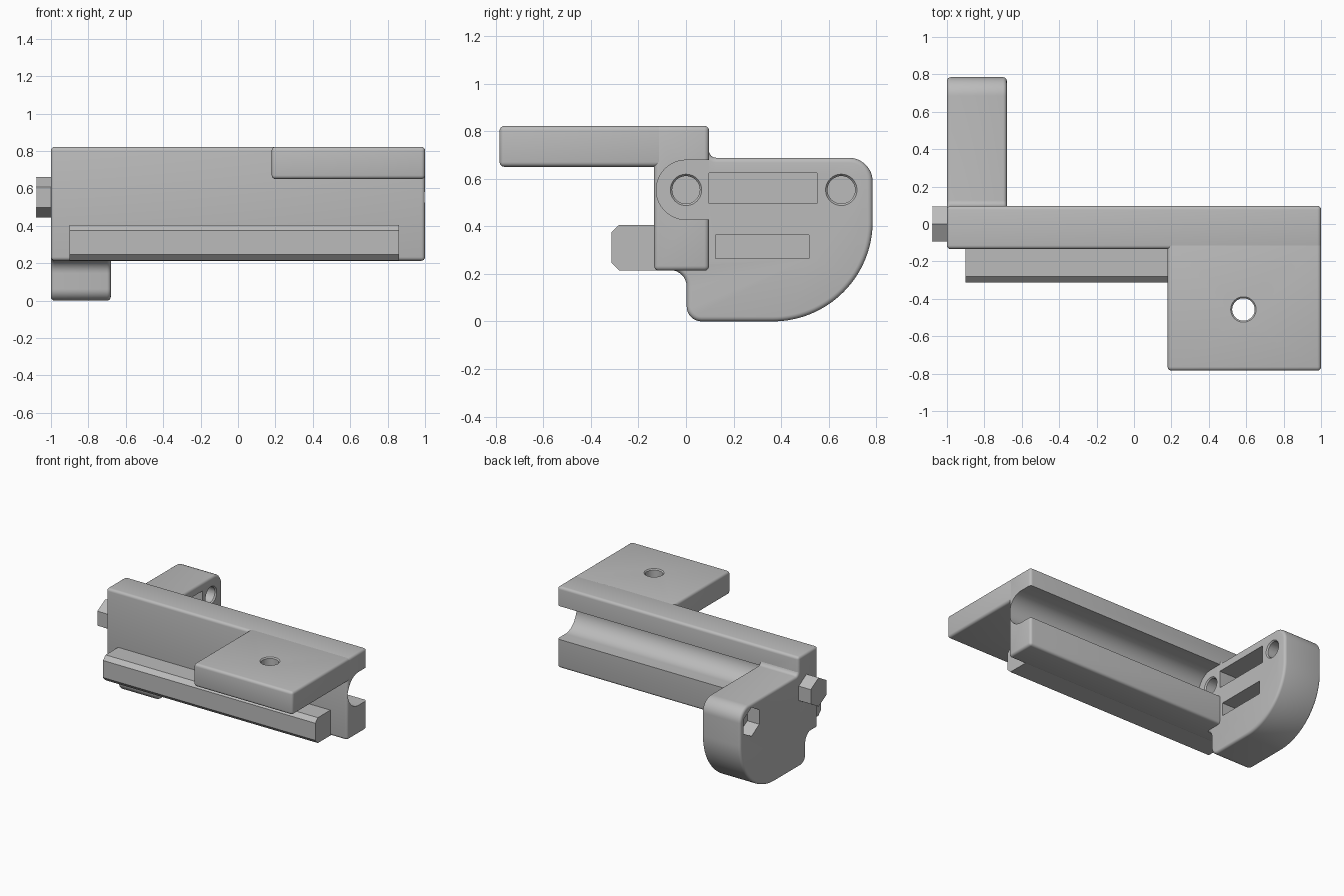
import bpy, bmesh
from math import cos, sin, pi, radians
from mathutils import Matrix, Vector

old = bpy.data.objects.get("Cube")
if old:
    bpy.data.objects.remove(old, do_unlink=True)

grey = bpy.data.materials.new("plain_grey")
grey.use_nodes = True
grey.diffuse_color = (0.5, 0.5, 0.5, 1)
grey.node_tree.nodes["Principled BSDF"].inputs["Base Color"].default_value = (0.5, 0.5, 0.5, 1)


def arc(cy, cz, r, a0, a1, n=10):
    """Points on an arc, angles in degrees."""
    steps = [radians(a0 + (a1 - a0) * i / n) for i in range(n + 1)]
    return [(cy + r * cos(a), cz + r * sin(a)) for a in steps]


def finish(name, bm):
    bmesh.ops.recalc_face_normals(bm, faces=bm.faces[:])
    mesh = bpy.data.meshes.new(name)
    bm.to_mesh(mesh)
    bm.free()
    mesh.materials.append(grey)
    obj = bpy.data.objects.new(name, mesh)
    bpy.context.collection.objects.link(obj)
    return obj


def prism(name, profile, x0, x1):
    """Extrude a (y, z) profile along x."""
    bm = bmesh.new()
    face = bm.faces.new([bm.verts.new((x0, y, z)) for y, z in profile])
    out = bmesh.ops.extrude_face_region(bm, geom=[face])
    verts = [v for v in out["geom"] if isinstance(v, bmesh.types.BMVert)]
    bmesh.ops.translate(bm, verts=verts, vec=(x1 - x0, 0, 0))
    return finish(name, bm)


def box(name, x0, x1, y0, y1, z0, z1):
    return prism(name, [(y0, z0), (y1, z0), (y1, z1), (y0, z1)], x0, x1)


def cone(name, start, end, r0, r1, sides=48):
    """Round or many-sided cutter between two points."""
    a, b = Vector(start), Vector(end)
    turn = (b - a).to_track_quat("Z", "Y").to_matrix().to_4x4()
    bm = bmesh.new()
    bmesh.ops.create_cone(bm, cap_ends=True, segments=sides, radius1=r0, radius2=r1,
                          depth=(b - a).length, matrix=Matrix.Translation((a + b) / 2) @ turn)
    return finish(name, bm)


def hexagon(name, y, z, r, x0, x1):
    return prism(name, arc(y, z, r, 90, 390, 5), x0, x1)


def shape(obj, cutters=(), bevel=0.0):
    """Round the edges, subtract the cutters and shade."""
    if bevel:
        mod = obj.modifiers.new("round", "BEVEL")
        mod.width, mod.segments = bevel, 4
        mod.limit_method, mod.angle_limit = "ANGLE", radians(35)
        mod.use_clamp_overlap = False
    for cutter in cutters:
        mod = obj.modifiers.new("cut", "BOOLEAN")
        mod.operation, mod.solver, mod.object = "DIFFERENCE", "EXACT", cutter
    bpy.ops.object.select_all(action="DESELECT")
    obj.select_set(True)
    bpy.context.view_layer.objects.active = obj
    bpy.ops.object.convert(target="MESH")
    bpy.ops.object.shade_smooth_by_angle(angle=radians(30))


ROUND = 0.02
END, INNER = -1.0, -0.68      # x range of the end block
BORE_Z, BORE_R = 0.553, 0.058

# Cutters: pin holes with flared rims and nut pockets
pin_cuts = {}
for label, y in (("near", 0.0), ("far", 0.653)):
    pin_cuts[label] = [
        cone(label + "_bore_cutter", (END - 0.1, y, BORE_Z), (INNER + 0.1, y, BORE_Z), BORE_R, BORE_R),
        cone(label + "_rim_cutter", (INNER - 0.012, y, BORE_Z), (INNER + 0.012, y, BORE_Z), BORE_R - 0.002, BORE_R + 0.018),
        hexagon(label + "_nut_cutter", y, BORE_Z, 0.108, END - 0.1, END + 0.1),
    ]

# Cutter: half-round channel open to the back
channel = prism("channel_cutter",
                arc(0, BORE_Z, 0.125, 90, 270, 32) + [(0.3, BORE_Z - 0.125), (0.3, BORE_Z + 0.125)],
                INNER, 1.2)

# Long main body with the channel
body = box("main_body", -1, 1, -0.134, 0.097, 0.213, 0.822)
shape(body, [channel] + pin_cuts["near"], ROUND)

# Top mounting plate with a screw hole
plate = box("mounting_plate", 0.18, 1, -0.784, -0.087, 0.65, 0.822)
px, py = 0.585, -0.457
plate_cuts = [
    cone("screw_cutter", (px, py, 0.5), (px, py, 1), 0.06, 0.06),
    cone("screw_top_rim_cutter", (px, py, 0.812), (px, py, 0.832), 0.058, 0.078),
    cone("screw_low_rim_cutter", (px, py, 0.66), (px, py, 0.64), 0.058, 0.078),
]
shape(plate, plate_cuts, ROUND)

# Chamfered rail along the front
rail = prism("front_rail", [(-0.1, 0.215), (-0.282, 0.215), (-0.313, 0.247), (-0.313, 0.375),
                            (-0.282, 0.405), (-0.1, 0.405)], -0.9, 0.86)
shape(rail)

# End block: large lower curve, small corner radii, fillets into the body
outline = (arc(-0.067, 0.146, 0.07, 90, 0, 8) + arc(0.065, 0.062, 0.062, 180, 270, 8)
           + arc(0.365, 0.42, 0.42, 270, 360, 32) + arc(0.685, 0.588, 0.1, 0, 90, 12)
           + arc(0.127, 0.718, 0.03, 270, 180, 6) + [(0.04, 0.718), (0.04, 0.3), (-0.067, 0.3)])
block = prism("end_block", outline, END, INNER)
slots = [
    box("upper_slot_cutter", INNER - 0.2, INNER + 0.1, 0.097, 0.55, 0.495, 0.625),
    box("lower_slot_cutter", INNER - 0.2, INNER + 0.1, 0.125, 0.517, 0.264, 0.363),
]
shape(block, slots + pin_cuts["near"] + pin_cuts["far"], ROUND)

# Remove the cutters
for obj in list(bpy.data.objects):
    if obj.name.endswith("_cutter"):
        bpy.data.objects.remove(obj, do_unlink=True)
